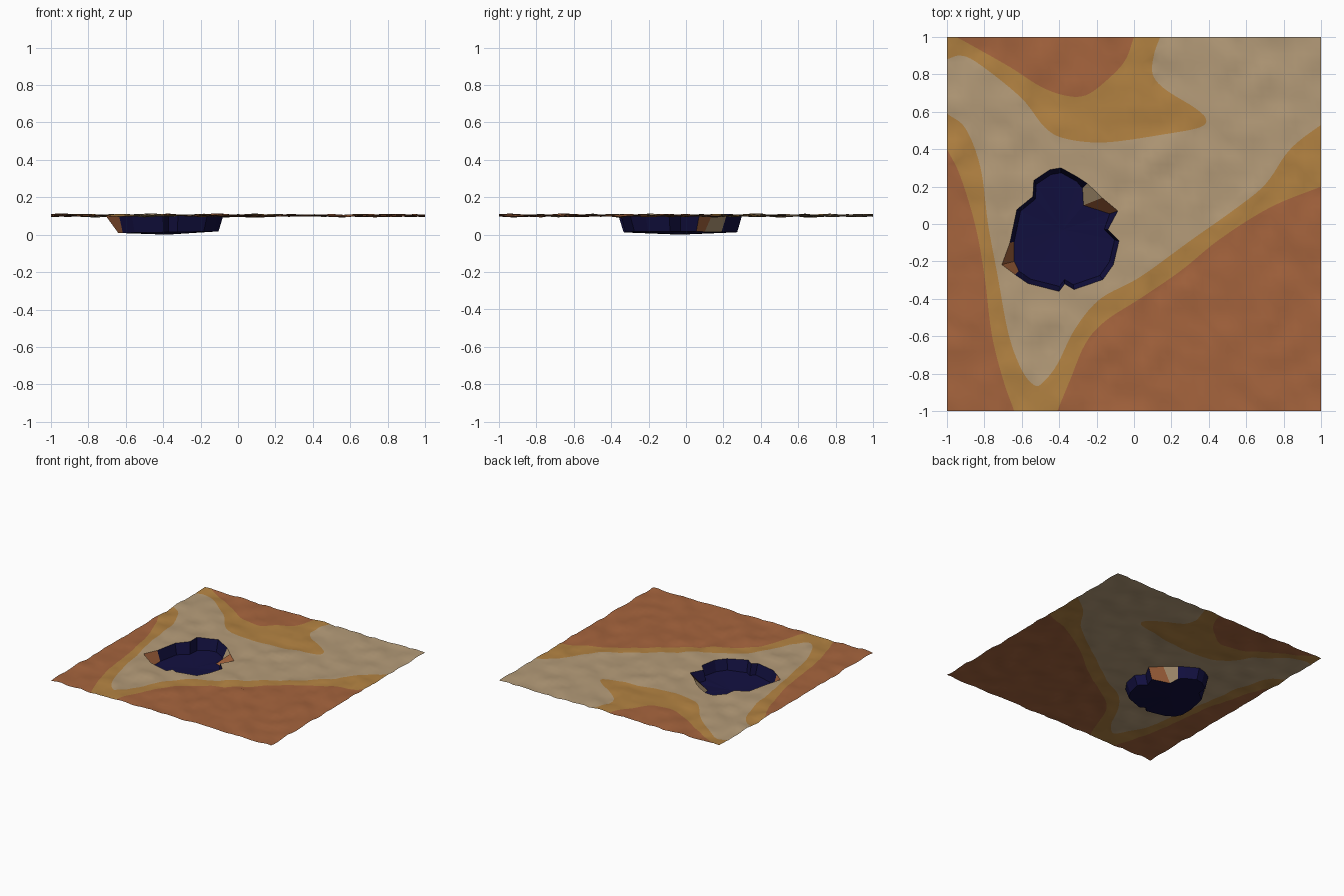
import bpy, math
from mathutils import Vector, noise, geometry

if "Cube" in bpy.data.objects:
    bpy.data.objects.remove(bpy.data.objects["Cube"])


def material(name, rgb):
    m = bpy.data.materials.new(name)
    m.diffuse_color = (*rgb, 1)
    m.use_nodes = True
    m.node_tree.nodes["Principled BSDF"].inputs["Base Color"].default_value = m.diffuse_color
    return m


SAND, OCHRE, RUST, BLUE = range(4)
MATS = [material("sand", (0.46, 0.33, 0.19)), material("ochre", (0.45, 0.225, 0.054)),
        material("rust", (0.38, 0.128, 0.047)), material("deep blue", (0.006, 0.005, 0.05))]


def height(x, y):
    """Gently rippled ground level."""
    n = noise.noise(Vector((x * 7, y * 7, 3.1))) + 0.5 * noise.noise(Vector((x * 15, y * 15, 8.4)))
    return 0.102 + max(-0.011, min(0.011, 0.013 * n))


def build(name, verts, faces, indices):
    me = bpy.data.meshes.new(name)
    me.from_pydata(verts, [], faces)
    for m in MATS:
        me.materials.append(m)
    for p, i in zip(me.polygons, indices):
        p.material_index = i
    ob = bpy.data.objects.new(name, me)
    bpy.context.collection.objects.link(ob)
    return ob


def smooth_line(pts, steps=5):
    """Catmull-Rom curve through the points."""
    p = [Vector(q) for q in pts]
    p = [2 * p[0] - p[1]] + p + [2 * p[-1] - p[-2]]
    out = []
    for a, b, c, d in zip(p, p[1:], p[2:], p[3:]):
        for k in range(steps):
            t = k / steps
            out.append(0.5 * (2 * b + (c - a) * t + (2 * a - 5 * b + 4 * c - d) * t * t
                              + (3 * b - a - 3 * c + d) * t ** 3))
    out.append(p[-2])
    return [Vector((max(-1, min(1, v.x)), max(-1, min(1, v.y)))) for v in out]


def inside(p, poly):
    hit = False
    for a, b in zip(poly, poly[1:] + poly[:1]):
        if (a.y > p.y) != (b.y > p.y) and p.x < (b.x - a.x) * (p.y - a.y) / (b.y - a.y) + a.x:
            hit = not hit
    return hit


# colour borders: (colour, border line, corners that close the region)
south_ochre = [(-1, .59), (-.90, .51), (-.82, .30), (-.78, 0), (-.73, -.27), (-.67, -.59),
               (-.60, -.78), (-.535, -.86), (-.49, -.85), (-.41, -.75), (-.315, -.56),
               (-.18, -.40), (.03, -.285), (.30, -.09), (.54, .08), (.70, .21), (.81, .37),
               (.89, .45), (1, .53)]
north_ochre = [(-1, .88), (-.93, .90), (-.85, .87), (-.69, .75), (-.58, .65), (-.476, .516),
               (-.37, .457), (-.155, .436), (.166, .48), (.35, .516), (.385, .56), (.326, .62),
               (.166, .72), (.10, .80), (.107, .906), (.14, 1)]
left_rust = [(-1, .40), (-.93, .26), (-.85, 0), (-.80, -.27), (-.76, -.59), (-.70, -.83), (-.64, -1)]
right_rust = [(-.41, -1), (-.34, -.83), (-.26, -.64), (-.155, -.52), (.03, -.40), (.25, -.25),
              (.46, -.08), (.73, .09), (1, .20)]
north_rust = [(-.95, 1), (-.85, .945), (-.66, .837), (-.50, .735), (-.37, .687), (-.26, .687),
              (-.155, .76), (-.05, .87), (0, 1)]
borders = [(OCHRE, south_ochre, [(1, -1), (-1, -1)]), (OCHRE, north_ochre, [(-1, 1)]),
           (RUST, left_rust, [(-1, -1)]), (RUST, right_rust, [(1, -1)]), (RUST, north_rust, [])]

# rim of the pit, clockwise from the top
rim = [Vector(p) for p in [
    (-.39, .30), (-.30, .25), (-.25, .217), (-.17, .14), (-.086, .07), (-.14, -.03), (-.08, -.09),
    (-.11, -.217), (-.166, -.297), (-.32, -.35), (-.37, -.32), (-.40, -.36), (-.567, -.318),
    (-.636, -.27), (-.706, -.217), (-.663, -.10), (-.626, .077), (-.54, .147), (-.535, .233),
    (-.45, .29)]]

# ground sheet: grid points and borders triangulated together
pts, edges, regions = [], [], []


def add_line(line, closed=False):
    start = len(pts)
    pts.extend(line)
    edges.extend((i, i + 1) for i in range(start, len(pts) - 1))
    if closed:
        edges.append((len(pts) - 1, start))


for colour, line, corners in borders:
    curve = smooth_line(line)
    add_line(curve)
    regions.append((colour, curve + [Vector(c) for c in corners]))
add_line(rim, True)
samples = [pts[a].lerp(pts[b], k / 6) for a, b in edges for k in range(7)]
N = 44
for i in range(N + 1):
    for j in range(N + 1):
        p = Vector((-1 + 2 * i / N, -1 + 2 * j / N))
        corner = i in (0, N) and j in (0, N)
        if corner or all((p - s).length_squared > 0.00025 for s in samples):
            pts.append(p)
res = geometry.delaunay_2d_cdt(pts, edges, [], 0, 1e-5)
coords = res[0]
faces, colours = [], []
for f in res[2]:
    f = list(f)
    a, b, c = (coords[i] for i in f)
    area = (b - a).cross(c - a)
    mid = (a + b + c) / 3
    if abs(area) < 1e-9 or inside(mid, rim):
        continue
    faces.append(f if area > 0 else f[::-1])
    colour = SAND
    for col, poly in regions:
        if inside(mid, poly):
            colour = col
    colours.append(colour)
ground = build("ground", [(v.x, v.y, height(v.x, v.y)) for v in coords], faces, colours)
for p in ground.data.polygons:
    p.use_smooth = True

# pit: sloping walls down to a floor, with a ledge cutting in on two sides
centre = Vector((-.38, -.03))
ledge = {2: (-.275, .19), 3: (-.27, .10), 4: (-.13, .055), 14: (-.64, -.20)}
foot = [Vector(ledge[i]) if i in ledge else centre + (p - centre) * 0.92 for i, p in enumerate(rim)]
n = len(rim)
verts = [(p.x, p.y, height(p.x, p.y)) for p in rim]
verts += [(p.x, p.y, 0.009 + 0.016 * (p.x + .65)) for p in foot]
walls = [((i + 1) % n, i, n + i, n + (i + 1) % n) for i in range(n)]
wall_colour = {2: SAND, 3: RUST, 13: RUST, 14: RUST}
build("pit_wall", verts, walls, [wall_colour.get(i, BLUE) for i in range(n)])
floor_verts = verts[n:] + [(centre.x, centre.y, 0.0)]
build("pit_floor", floor_verts, [(n, (i + 1) % n, i) for i in range(n)], [BLUE] * n)
